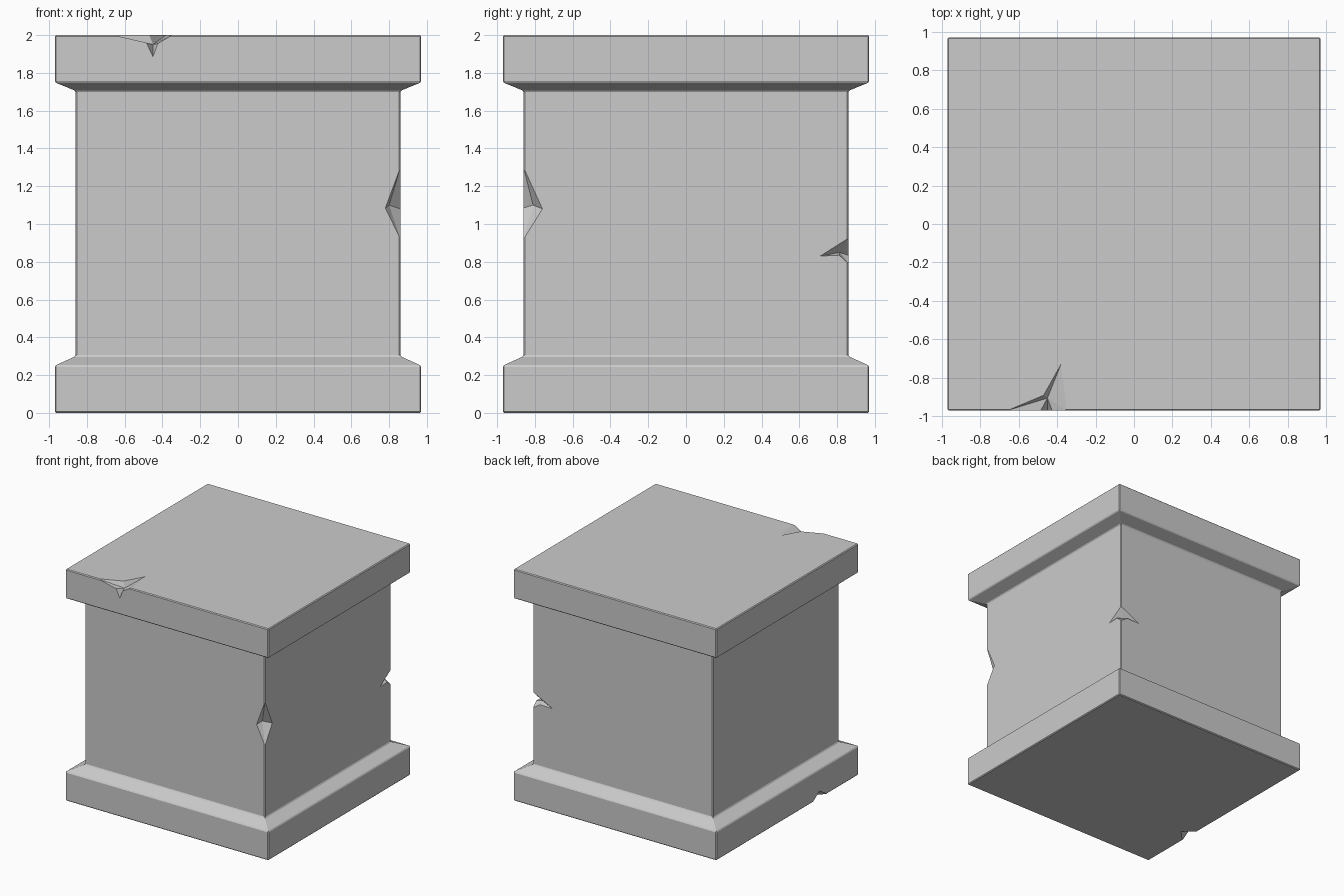
import bpy, bmesh
from mathutils import Vector

if "Cube" in bpy.data.objects:
    bpy.data.objects.remove(bpy.data.objects["Cube"])


def make_object(name, verts, faces):
    me = bpy.data.meshes.new(name)
    me.from_pydata(verts, [], faces)
    bm = bmesh.new()
    bm.from_mesh(me)
    bmesh.ops.recalc_face_normals(bm, faces=bm.faces)
    bm.to_mesh(me)
    bm.free()
    ob = bpy.data.objects.new(name, me)
    bpy.context.collection.objects.link(ob)
    return ob


# Pedestal: square sections stacked along a profile of (half width, height)
profile = [(.97, 0), (.97, .25), (.86, .3), (.86, 1.705), (.97, 1.75), (.97, 2)]
verts = [(sx * h, sy * h, z) for h, z in profile
         for sx, sy in ((-1, -1), (1, -1), (1, 1), (-1, 1))]
faces = [(3, 2, 1, 0), tuple(range(len(verts) - 4, len(verts)))]
for k in range(0, len(verts) - 4, 4):
    for i in range(4):
        j = (i + 1) % 4
        faces.append((k + i, k + j, k + j + 4, k + i + 4))
pedestal = make_object("stone_pedestal", verts, faces)
bev = pedestal.modifiers.new("worn_edges", 'BEVEL')
bev.width = .007
bev.segments = 1
bev.limit_method = 'ANGLE'
bev.angle_limit = 1.1


# Chip cutter: an outline on the stone, fanned to an inner apex and an outer point
def chip(name, apex, outer, loop):
    n = len(loop)
    tris = []
    for i in range(n):
        j = (i + 1) % n
        tris += [(i, j, n), (j, i, n + 1)]
    cutter = make_object(name, [Vector(p) for p in loop + [apex, outer]], tris)
    cutter.hide_render = True
    cutter.hide_viewport = True
    cutter.display_type = 'WIRE'
    m = pedestal.modifiers.new(name, 'BOOLEAN')
    m.operation = 'DIFFERENCE'
    m.solver = 'EXACT'
    m.object = cutter


# Top front edge
chip("cap_chip", (-.45, -.905, 1.95), (-.45, -1.2, 2.2),
     [(-.66, -.97, 2), (-.47, -.89, 2), (-.38, -.73, 2), (-.35, -.97, 2),
      (-.425, -.97, 1.955), (-.45, -.97, 1.885), (-.485, -.97, 1.96)])
# Front right corner of the shaft
chip("front_corner_chip", (.80, -.81, 1.10), (1.1, -1.1, 1.1),
     [(.86, -.86, .92), (.86, -.76, 1.08), (.86, -.86, 1.3), (.78, -.86, 1.085)])
# Back right corner of the shaft
chip("back_corner_chip", (.80, .815, .85), (1.1, 1.1, .85),
     [(.86, .86, .79), (.86, .81, .835), (.86, .71, .83), (.86, .86, .925),
      (.67, .86, .83), (.79, .86, .835)])
# Bottom left edge
chip("base_chip", (-.92, -.44, .035), (-1.2, -.44, -.2),
     [(-.97, -.54, 0), (-.865, -.43, 0), (-.97, -.34, 0), (-.97, -.44, .065)])
